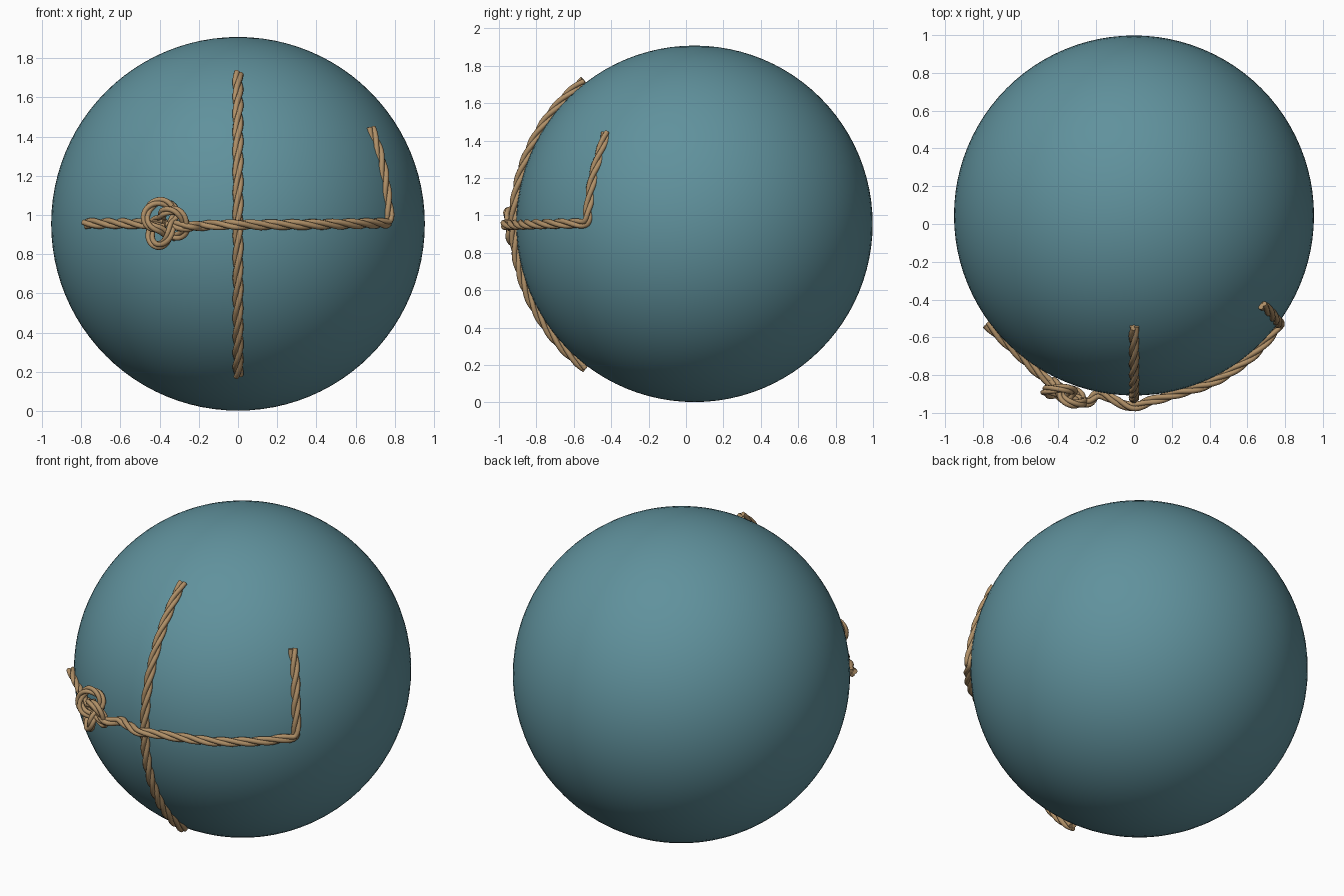
import bpy
from math import sin, cos, pi, radians
from mathutils import Vector, Quaternion

cube = bpy.data.objects.get("Cube")
if cube:
    bpy.data.objects.remove(cube, do_unlink=True)

CENTRE = Vector((0, 0.045, 0.955))
RADIUS = 0.953


def material(name, rgb):
    mat = bpy.data.materials.new(name)
    mat.use_nodes = True
    mat.diffuse_color = (*rgb, 1)
    mat.node_tree.nodes["Principled BSDF"].inputs["Base Color"].default_value = (*rgb, 1)
    return mat


teal = material("muted teal", (0.117, 0.285, 0.335))
tan = material("rope tan", (0.43, 0.275, 0.135))


def smooth_path(points, closed=False, steps=24):
    """Catmull-Rom curve through the points."""
    pts = [Vector(p) for p in points]
    n = len(pts)
    out = []
    for i in range(n if closed else n - 1):
        if closed:
            a, b, c, d = (pts[(i + k) % n] for k in (-1, 0, 1, 2))
        else:
            a, b, c, d = (pts[min(max(i + k, 0), n - 1)] for k in (-1, 0, 1, 2))
        for s in range(steps):
            t = s / steps
            out.append(0.5 * (2 * b + (c - a) * t + (2 * a - 5 * b + 4 * c - d) * t ** 2
                              + (3 * b - a - 3 * c + d) * t ** 3))
    out.append(pts[0] if closed else pts[-1])
    return out


def resample(path, spacing=0.012):
    """Evenly spaced points along a polyline."""
    out, carry = [path[0]], 0.0
    for a, b in zip(path, path[1:]):
        length = (b - a).length
        dist = spacing - carry
        while dist <= length and length > 0:
            out.append(a.lerp(b, dist / length))
            dist += spacing
        carry = length - (dist - spacing)
    return out


def rope(name, path, strand=0.0145, offset=0.0135, pitch=0.33, spacing=0.012):
    """Three round strands twisted around a path."""
    pts = resample(path, spacing)
    data = bpy.data.curves.new(name, "CURVE")
    data.dimensions = "3D"
    data.bevel_depth = strand
    data.bevel_resolution = 2
    data.use_fill_caps = True
    tangents = [(pts[min(i + 1, len(pts) - 1)] - pts[max(i - 1, 0)]).normalized()
                for i in range(len(pts))]
    normal = tangents[0].orthogonal().normalized()
    normals = []
    for t in tangents:
        normal = (normal - t * normal.dot(t)).normalized()
        normals.append(normal)
    for k in range(3):
        spline = data.splines.new("POLY")
        spline.points.add(len(pts) - 1)
        for i, (p, t, n) in enumerate(zip(pts, tangents, normals)):
            turn = Quaternion(t, 2 * pi * (i * spacing / pitch + k / 3))
            spline.points[i].co = (*(p + (turn @ n) * offset), 1)
        spline.use_smooth = True
    obj = bpy.data.objects.new(name, data)
    bpy.context.collection.objects.link(obj)
    data.materials.append(tan)
    bpy.ops.object.select_all(action="DESELECT")
    obj.select_set(True)
    bpy.context.view_layer.objects.active = obj
    bpy.ops.object.convert(target="MESH")


# Ball
bpy.ops.mesh.primitive_uv_sphere_add(segments=96, ring_count=48, radius=RADIUS, location=CENTRE)
ball = bpy.context.object
ball.name = "ball"
ball.data.materials.append(teal)
bpy.ops.object.shade_smooth()

# Upright rope hugging the front
arc = [CENTRE + 0.966 * Vector((0, -cos(radians(a)), sin(radians(a)))) for a in range(-53, 54, 2)]
rope("upright_rope", arc)

# Cross rope: short tail on the right side, long run over the upright rope
tail = [(-0.78, -0.53, 0.957), (-0.62, -0.68, 0.957), (-0.48, -0.81, 0.955), (-0.37, -0.88, 0.96)]
rope("cross_rope_tail", smooth_path(tail))
run = [(-0.36, -0.9, 0.95), (-0.25, -0.945, 0.94), (-0.185, -0.9, 0.945), (-0.1, -0.935, 0.95),
       (-0.01, -0.968, 0.95), (0.08, -0.94, 0.95), (0.22, -0.9, 0.95), (0.42, -0.835, 0.952),
       (0.6, -0.72, 0.955), (0.7, -0.62, 0.957), (0.755, -0.55, 0.958), (0.77, -0.53, 0.975),
       (0.768, -0.523, 1.03), (0.745, -0.497, 1.2), (0.715, -0.46, 1.33), (0.675, -0.425, 1.445)]
rope("cross_rope_run", smooth_path(run))

# Three-lobed knot lying on the ball's surface
out = Vector((-0.39, -0.92, 0))
side = Vector((0.92, -0.39, 0))
knot = []
for i in range(36):
    t = 2 * pi * i / 36
    r = 0.039 * (2 + cos(3 * t))
    knot.append(Vector((-0.375, -0.895, 0.957)) + side * r * cos(2 * t)
                + Vector((0, 0, 1)) * r * sin(2 * t) + out * 0.035 * sin(3 * t))
rope("knot", smooth_path(knot, closed=True, steps=8), strand=0.0135, offset=0.0125)
